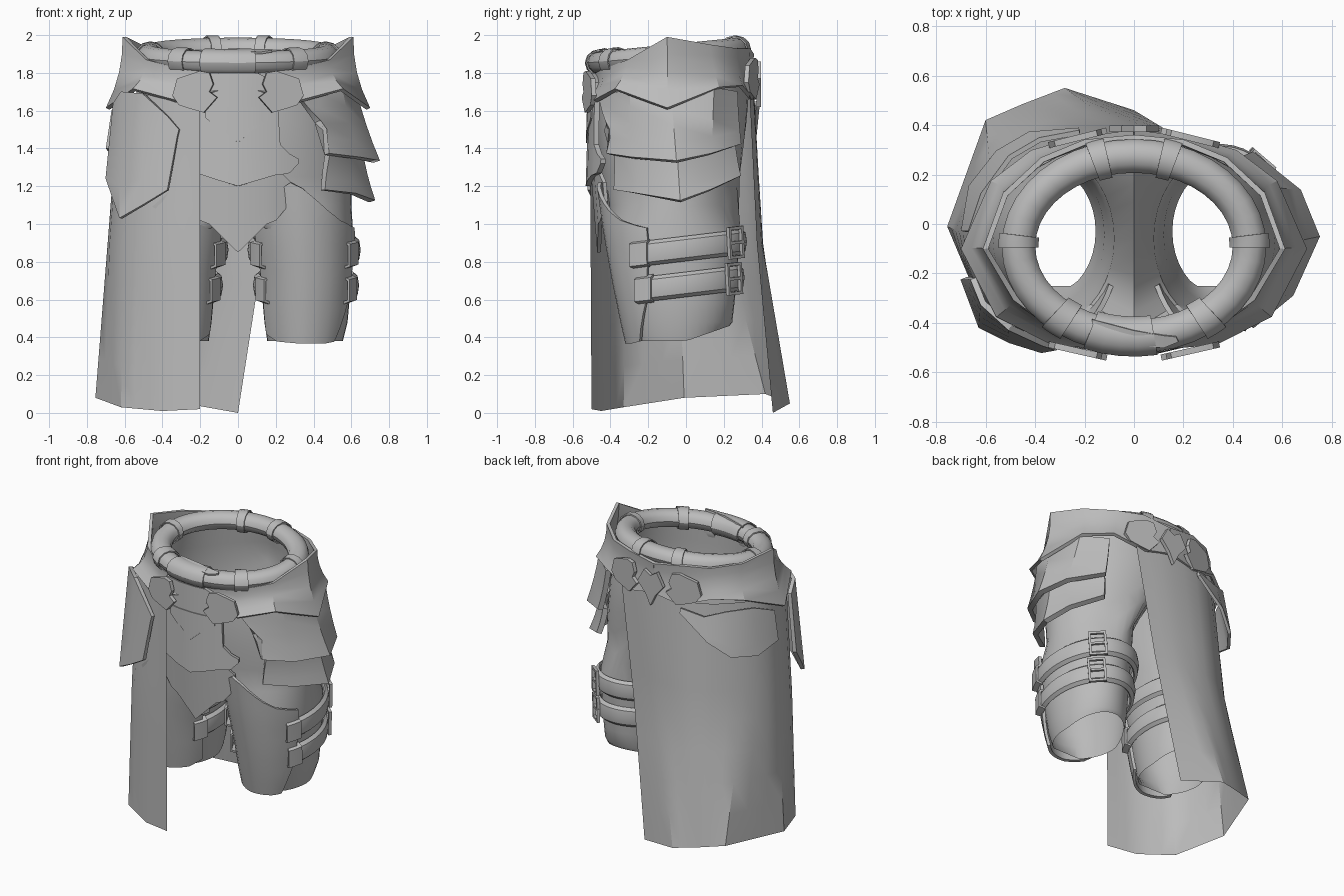
import bpy, bmesh, math
from mathutils import Vector, Matrix

if "Cube" in bpy.data.objects:
    bpy.data.objects.remove(bpy.data.objects["Cube"])

mat = bpy.data.materials.new("plain_grey")
mat.diffuse_color = (0.5, 0.5, 0.5, 1)
mat.use_nodes = True
mat.node_tree.nodes["Principled BSDF"].inputs["Base Color"].default_value = mat.diffuse_color


def finish(name, bm, thick=0.0, mirror=False, angle=32):
    me = bpy.data.meshes.new(name)
    bm.to_mesh(me)
    bm.free()
    me.materials.append(mat)
    ob = bpy.data.objects.new(name, me)
    bpy.context.collection.objects.link(ob)
    bpy.ops.object.select_all(action='DESELECT')
    bpy.context.view_layer.objects.active = ob
    ob.select_set(True)
    if thick:
        m = ob.modifiers.new("thickness", 'SOLIDIFY')
        m.thickness, m.offset = thick, 0
        bpy.ops.object.modifier_apply(modifier="thickness")
    if mirror:
        ob.modifiers.new("mirror", 'MIRROR')
        bpy.ops.object.modifier_apply(modifier="mirror")
    bpy.ops.object.shade_smooth_by_angle(angle=math.radians(angle))
    return ob


def loft(name, rows, thick=0.0, closed=False, wrap=False, mirror=False, skip=None):
    """Skin a grid of points; closed joins each row, wrap joins last row to first."""
    bm = bmesh.new()
    g = [[bm.verts.new(p) for p in r] for r in rows]
    n, k = len(rows), len(rows[0])
    for i in range(n if wrap else n - 1):
        for j in range(k if closed else k - 1):
            if skip and skip(i, j):
                continue
            a, b = g[i], g[(i + 1) % n]
            bm.faces.new((a[j], a[(j + 1) % k], b[(j + 1) % k], b[j]))
    bmesh.ops.remove_doubles(bm, verts=bm.verts, dist=0.0005)
    bmesh.ops.recalc_face_normals(bm, faces=bm.faces)
    return finish(name, bm, thick, mirror)


def curve(pts, sub):
    """Catmull-Rom resampling of a row of points."""
    p = [Vector(q) for q in pts]
    p = [2 * p[0] - p[1]] + p + [2 * p[-1] - p[-2]]
    out = []
    for a, b, c, d in zip(p, p[1:], p[2:], p[3:]):
        for s in range(sub):
            t = s / sub
            out.append(0.5 * (2 * b + (c - a) * t + (2 * a - 5 * b + 4 * c - d) * t * t
                              + (3 * b - a - 3 * c + d) * t ** 3))
    return out + [p[-2]]


def plate(name, cols, thick=0.025, dent=0.0, mirror=False):
    """Bent plate from columns (top point, bottom point), dented inwards mid-height."""
    rows = []
    for s in range(5):
        t = s / 4
        k = 1 - dent * 4 * t * (1 - t)
        rows.append([Vector((p.x * k, p.y * k, p.z)) for p in
                     (Vector(a).lerp(Vector(b), t) for a, b in cols)])
    return loft(name, rows, thick, mirror=mirror)


def badge(name, outline, depth, thick=0.025, mirror=False):
    """Flat cut-out from an (x, z) outline, y given by depth(x, z)."""
    bm = bmesh.new()
    bm.faces.new([bm.verts.new((x, depth(x, z), z)) for x, z in outline])
    return finish(name, bm, thick, mirror)


def table(rows, z):
    rows = sorted(rows)
    z = min(max(z, rows[0][0]), rows[-1][0])
    for a, b in zip(rows, rows[1:]):
        if z <= b[0]:
            t = (z - a[0]) / (b[0] - a[0])
            return [u + (v - u) * t for u, v in zip(a[1:], b[1:])]


# z, centre x, centre y, radius x, radius y of the leg
LEG = [(.38, .355, -.03, .20, .26), (.48, .36, -.035, .22, .28), (.7, .36, -.045, .24, .315),
       (.95, .345, -.06, .265, .345), (1.2, .33, -.07, .27, .37)]
# z, half width, front y, back y of the hips
HIP = [(1.1, .60, -.43, .31), (1.3, .60, -.455, .325), (1.55, .57, -.47, .335), (1.86, .50, -.46, .31)]


def leg(deg, z, off=0.0):
    cx, cy, rx, ry = table(LEG, z)
    t = math.radians(deg)
    return Vector((cx + (rx + off) * math.cos(t), cy + (ry + off) * math.sin(t), z))


def hip(deg, z):
    w, yf, yb = table(HIP, z)
    cy, ry = (yf + yb) / 2, (yb - yf) / 2
    if abs(deg) <= 130:
        f = math.radians(deg * 90 / 130)
        return Vector((w * math.cos(f), cy + ry * math.sin(f), z))
    return Vector((0, cy + ry * (180 - abs(deg)) / 50 * (1 if deg > 0 else -1), z))


def lifted(p, k):
    """Raise the crotch towards the back."""
    p.z += k * min(1, max(0, (p.y + .25) / .45)) * max(0, 1 - p.x / .4)
    return p


# trousers: hips flowing into open legs
DEG = [-180 + 10 * i for i in range(36)]
rows = [[lifted(hip(d, z), .42 * (1.86 - z) / .76) for d in DEG]
        for z in (1.86, 1.7, 1.55, 1.4, 1.25, 1.1)]
rows += [[lifted(leg(d, z), k) for d in DEG]
         for z, k in ((.95, .42), (.82, .25), (.7, .1), (.58, 0), (.48, 0))]
hem = [leg(d, .38) for d in DEG]
for p in hem:
    p.z += max(0, p.y) * .35
    p.y = max(p.y, -.25)
loft("trousers", rows + [hem], closed=True, mirror=True,
     skip=lambda i, j: i < 5 and (abs(DEG[j]) > 130 or DEG[j] == 130))

# thigh guards
cols = [(-23, .88, .98), (-31, .6, .99), (-48, .38, 1.02), (-62, .37, 1.07), (-88, .37, 1.19),
        (-100, .37, 1.22), (-130, .38, 1.12), (-150, .42, 1.0)]
dense = []
for a, b in zip(cols, cols[1:]):
    dense += [[u + (v - u) * s / 3 for u, v in zip(a, b)] for s in range(3)]
dense.append(cols[-1])
loft("thigh_guard", [[leg(d, zt + (zb - zt) * s / 8, .022) for d, zb, zt in dense]
                     for s in range(9)], .02, mirror=True)

# leg straps and square buckles
for i, zc in enumerate((.87, .68)):
    def on_leg(d, dz, off):
        p = leg(d, zc, off)
        p.z += .12 * p.y + dz
        return p
    loft("leg_strap_%d" % i, [[on_leg(d, dz, o) for d in range(-32, 216, 8)]
         for dz, o in ((-.062, .01), (-.045, .03), (0, .037), (.045, .03), (.062, .01))],
         .012, mirror=True)
    # keeper blocks at the strap front
    for tag, d in (("outer", -31), ("inner", 213)):
        loft("strap_%s_keeper_%d" % (tag, i), [[on_leg(d + a, dz, o) for a in (-8, 0, 8)]
             for dz, o in ((-.068, .012), (-.055, .05), (.055, .05), (.068, .012))], .015, mirror=True)
    c = on_leg(56, 0, .048)
    t = (on_leg(61, 0, .048) - on_leg(51, 0, .048)).normalized()
    n = Vector((t.y, -t.x, 0)).normalized()
    up = n.cross(t)
    frame = Matrix((t, up, n)).transposed().to_4x4()
    bm = bmesh.new()
    for u, v, su, sv in ((-.05, 0, .016, .17), (.05, 0, .016, .17), (0, .077, .1, .016),
                         (0, -.077, .1, .016), (.01, 0, .1, .015)):
        bmesh.ops.create_cube(bm, size=1, matrix=Matrix.Translation(c + t * u + up * v) @ frame
                              @ Matrix.Diagonal((su, sv, .02, 1)))
    finish("strap_buckle_%d" % i, bm)


# padded waist belt with loops
def belt_row(deg, grow):
    t = math.radians(deg)
    c, s = math.cos(t), math.sin(t)
    out = []
    for k in range(12):
        a = math.tau * k / 12
        r, h = (.068 + grow) * math.cos(a), (.06 + grow) * math.sin(a)
        out.append((c * (.467 + r), -.09 + (.365 + r) * s, 1.89 + .0365 * s + h))
    return out


loft("waist_belt", [belt_row(d, 0) for d in range(0, 360, 9)], closed=True, wrap=True)
for i, (d, half) in enumerate(((73, 4), (107, 4), (3, 4), (177, 4), (-52, 5), (232, 5),
                               (-96, 16))):
    loft("belt_loop_%d" % i, [belt_row(d + half * s / 2, .009) for s in range(-2, 3)],
         .008, closed=True)
# loose belt end lying on the front of the belt
plate("belt_end", [((-.17, -.385, 1.915), (-.16, -.44, 1.915)), ((0, -.43, 1.925), (.01, -.49, 1.91)),
                   ((.12, -.45, 1.92), (.12, -.50, 1.905)), ((.17, -.455, 1.92), (.18, -.475, 1.915))], .012)

# flared hip guard with pointed sides
plate("hip_guard", [((.1, -.47, 1.80), (.1, -.50, 1.70)), ((.3, -.43, 1.82), (.33, -.48, 1.65)),
                    ((.48, -.30, 1.87), (.55, -.37, 1.71)), ((.60, -.10, 1.99), (.69, -.10, 1.61)),
                    ((.52, .12, 1.95), (.57, .17, 1.72)), ((.37, .26, 1.93), (.41, .29, 1.73)),
                    ((.2, .33, 1.93), (.2, .35, 1.66)), ((0, .35, 1.9), (0, .365, 1.7))],
      .022, dent=.04, mirror=True)

# layered side plates on one hip
plate("upper_side_plate", [((.32, -.45, 1.67), (.46, -.42, 1.50)), ((.42, -.39, 1.69), (.47, -.41, 1.37)),
                           ((.54, -.29, 1.71), (.63, -.28, 1.35)),
                           ((.61, -.08, 1.70), (.735, -.05, 1.33)), ((.56, .14, 1.72), (.66, .13, 1.37)),
                           ((.42, .26, 1.70), (.47, .28, 1.42))], .035, dent=.012)
plate("lower_side_plate", [((.48, -.37, 1.40), (.45, -.37, 1.18)), ((.58, -.25, 1.40), (.61, -.25, 1.16)),
                           ((.64, -.05, 1.40), (.71, -.03, 1.12)), ((.57, .12, 1.40), (.64, .13, 1.18)),
                           ((.45, .25, 1.42), (.48, .28, 1.25))], .035, dent=.01)

# plates over the draped side
plate("drape_front_plate", [((-.31, -.50, 1.50), (-.32, -.50, 1.46)), ((-.37, -.48, 1.57), (-.37, -.51, 1.18)),
                            ((-.50, -.42, 1.69), (-.50, -.47, 1.10)), ((-.61, -.32, 1.70), (-.62, -.41, 1.03)),
                            ((-.65, -.22, 1.64), (-.69, -.22, 1.24))])
plate("drape_back_plate", [((-.66, -.03, 1.60), (-.69, -.03, 1.40)), ((-.61, .12, 1.66), (-.66, .15, 1.35)),
                           ((-.50, .27, 1.66), (-.55, .29, 1.36)), ((-.38, .34, 1.62), (-.42, .365, 1.46)),
                           ((-.22, .37, 1.65), (-.22, .38, 1.62))], .02)

# long drape wrapping one side and the back
top = [(.27, .335, 1.72), (0, .36, 1.7), (-.32, .32, 1.69), (-.55, .13, 1.69), (-.63, -.08, 1.68),
       (-.56, -.31, 1.69), (-.38, -.45, 1.67), (-.2, -.51, 1.62)]
mid = [(.14, .375, .9), (-.08, .405, .9), (-.34, .385, .9), (-.58, .21, .9), (-.69, -.04, .9),
       (-.60, -.32, .9), (-.39, -.46, .9), (-.2, -.505, .9)]
low = [(0, .46, 0), (-.28, .55, .05), (-.45, .485, .075), (-.6, .42, .1), (-.755, -.01, .08),
       (-.62, -.33, .03), (-.4, -.45, .01), (-.2, -.5, .02)]
top, mid, low = curve(top, 3), curve(mid, 3), curve(low, 1)
low = [low[i // 3].lerp(low[min(i // 3 + 1, 7)], i % 3 / 3) for i in range(len(top))]
loft("long_drape", [r for a, b in ((top, mid), (mid, low)) for r in
                    [[p.lerp(q, s / 4) for p, q in zip(a, b)] for s in range(4)]] + [low])


# layered front flap
def flap(name, cols, y0, slope, thick):
    def pt(x, z):
        return (x, y0 + .75 * x * x + slope * (1.6 - z), z)
    plate(name, [(pt(x, zt), pt(x, zb)) for x, zb, zt in cols], thick)


flap("upper_front_flap", [(-.22, 1.27, 1.8), (-.1, 1.23, 1.8), (0, 1.2, 1.8), (.1, 1.23, 1.8),
                          (.2, 1.26, 1.75), (.22, 1.26, 1.42), (.27, 1.27, 1.37),
                          (.315, 1.32, 1.345)], -.505, -.03, .028)
flap("lower_front_flap", [(-.28, 1.12, 1.3), (-.2, 1.02, 1.3), (-.15, 1.0, 1.3), (0, .85, 1.3),
                          (.15, 1.0, 1.3), (.2, 1.02, 1.3), (.28, 1.12, 1.22)], -.52, .08, .02)
flap("flap_crest", [(-.17, 1.56, 1.62), (-.12, 1.52, 1.62), (-.08, 1.5, 1.62), (0, 1.43, 1.62),
                    (.08, 1.5, 1.62), (.12, 1.52, 1.62), (.17, 1.56, 1.62)], -.521, -.03, .008)

# leaf-shaped clasps, front and back
leaf = [(.20, 1.81), (.32, 1.77), (.345, 1.68), (.31, 1.63), (.25, 1.61), (.18, 1.59),
        (.11, 1.67), (.15, 1.70), (.13, 1.74), (.15, 1.80)]
badge("front_clasp", leaf, lambda x, z: -.565 + .227 * x, mirror=True)
badge("back_clasp", [(x, z + .07) for x, z in leaf], lambda x, z: .405 - .25 * x, mirror=True)
badge("back_centre_clasp", [(-.1, 1.77), (-.05, 1.86), (0, 1.83), (.05, 1.86), (.1, 1.77),
                            (.04, 1.70), (0, 1.62), (-.04, 1.70)], lambda x, z: .385)
